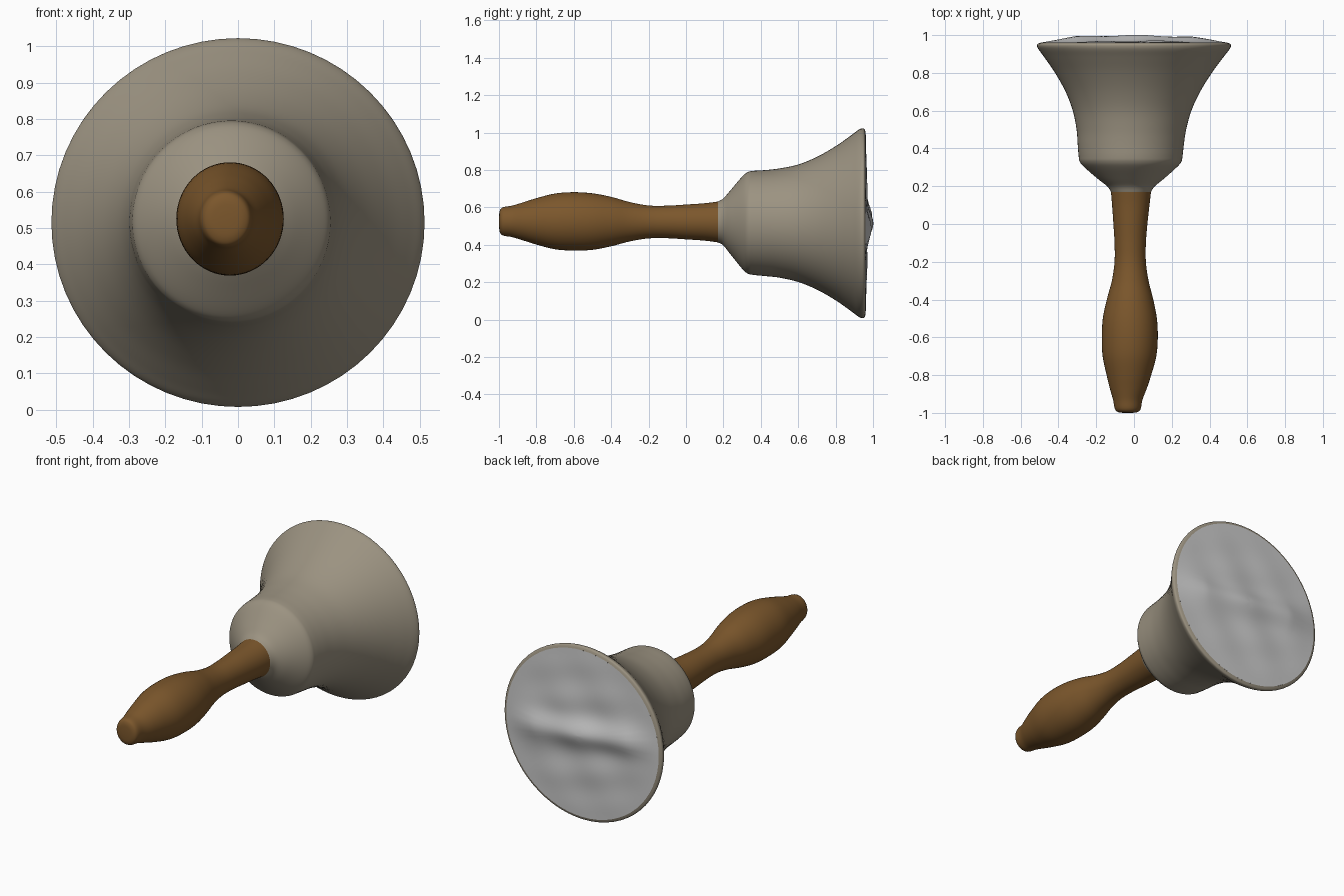
import bpy, bmesh, math
from mathutils import Vector

if "Cube" in bpy.data.objects:
    bpy.data.objects.remove(bpy.data.objects["Cube"])

SEGS = 64


def smooth_profile(pts, steps=5):
    """Catmull-Rom through (y, centre x, centre z, radius x, radius z)."""
    p = [Vector(q) for q in pts]
    p = [p[0]] + p + [p[-1]]
    out = []
    for a, b, c, d in zip(p, p[1:], p[2:], p[3:]):
        for i in range(steps):
            t = i / steps
            out.append(0.5 * (2 * b + (c - a) * t + (2 * a - 5 * b + 4 * c - d) * t * t
                              + (3 * b - a - 3 * c + d) * t ** 3))
    out.append(p[-1])
    return out


def loft(name, rings, color=None, relief=None, cap_start=False, cap_end=False):
    bm = bmesh.new()
    loops = []
    for y, cx, cz, rx, rz in rings:
        loop = []
        for i in range(SEGS):
            a = 2 * math.pi * i / SEGS
            x, z = cx + rx * math.cos(a), cz + rz * math.sin(a)
            loop.append(bm.verts.new((x, y + (relief(x, z) if relief else 0), z)))
        loops.append(loop)
    for r, s in zip(loops, loops[1:]):
        for i in range(SEGS):
            j = (i + 1) % SEGS
            bm.faces.new((r[i], r[j], s[j], s[i]))
    if cap_start:
        bm.faces.new(loops[0])
    if cap_end:
        bm.faces.new(loops[-1])
    bmesh.ops.recalc_face_normals(bm, faces=bm.faces)
    me = bpy.data.meshes.new(name)
    bm.to_mesh(me)
    bm.free()
    for f in me.polygons:
        f.use_smooth = True
    ob = bpy.data.objects.new(name, me)
    bpy.context.collection.objects.link(ob)
    if color:
        m = bpy.data.materials.new(name + "_colour")
        m.diffuse_color = (*color, 1)
        m.use_nodes = True
        m.node_tree.nodes["Principled BSDF"].inputs["Base Color"].default_value = m.diffuse_color
        me.materials.append(m)
    return ob


# turned wooden handle, slightly off the bell axis
handle = [(-1.0, -.033, .525, .02, .02), (-.996, -.033, .525, .05, .055),
          (-.98, -.033, .525, .068, .075), (-.93, -.033, .525, .078, .084),
          (-.87, -.03, .525, .098, .102), (-.8, -.027, .525, .118, .124),
          (-.7, -.024, .525, .142, .149), (-.6, -.022, .525, .148, .156),
          (-.5, -.022, .524, .143, .151), (-.4, -.021, .524, .123, .132),
          (-.3, -.02, .523, .097, .105), (-.2, -.02, .522, .083, .088),
          (-.1, -.02, .522, .083, .087), (0, -.019, .522, .09, .093),
          (.1, -.017, .522, .099, .1), (.17, -.016, .522, .106, .109)]
loft("handle", smooth_profile(handle), (.20, .095, .025), cap_start=True)

# flared bell body with shoulder and rounded lip
bell = [(.17, -.016, .522, .106, .109), (.2, -.016, .522, .126, .126),
        (.24, -.017, .52, .176, .174), (.3, -.018, .518, .244, .246),
        (.33, -.018, .517, .269, .271), (.36, -.018, .517, .275, .278),
        (.42, -.017, .516, .281, .283), (.5, -.014, .516, .29, .292),
        (.6, -.01, .515, .314, .314), (.7, -.006, .515, .356, .355),
        (.8, -.003, .515, .415, .412), (.88, -.001, .515, .472, .468),
        (.92, 0, .515, .502, .498), (.94, 0, .515, .513, .507),
        (.953, 0, .515, .511, .505), (.96, 0, .515, .495, .489)]
loft("bell_body", smooth_profile(bell), (.33, .29, .22))


# closed grey mouth with a wavy surface and a sideways central ridge
def ripple(x, z):
    r = math.hypot(x, z - .515) / .495
    fade = max(0, 1 - r * r)
    ridge = .028 * math.exp(-((z - .52 + .08 * x) / .075) ** 2) * min(1, fade * 1.6)
    waves = .007 * math.sin(13 * x + 9 * z) * math.cos(19 * z - 5 * x)
    return ridge + fade * (waves + .007)


mouth = [(.96, 0, .515, .495 * (1 - k / 24) + .002 * k / 24,
          .489 * (1 - k / 24) + .002 * k / 24) for k in range(25)]
loft("bell_mouth", mouth, relief=ripple, cap_end=True)
